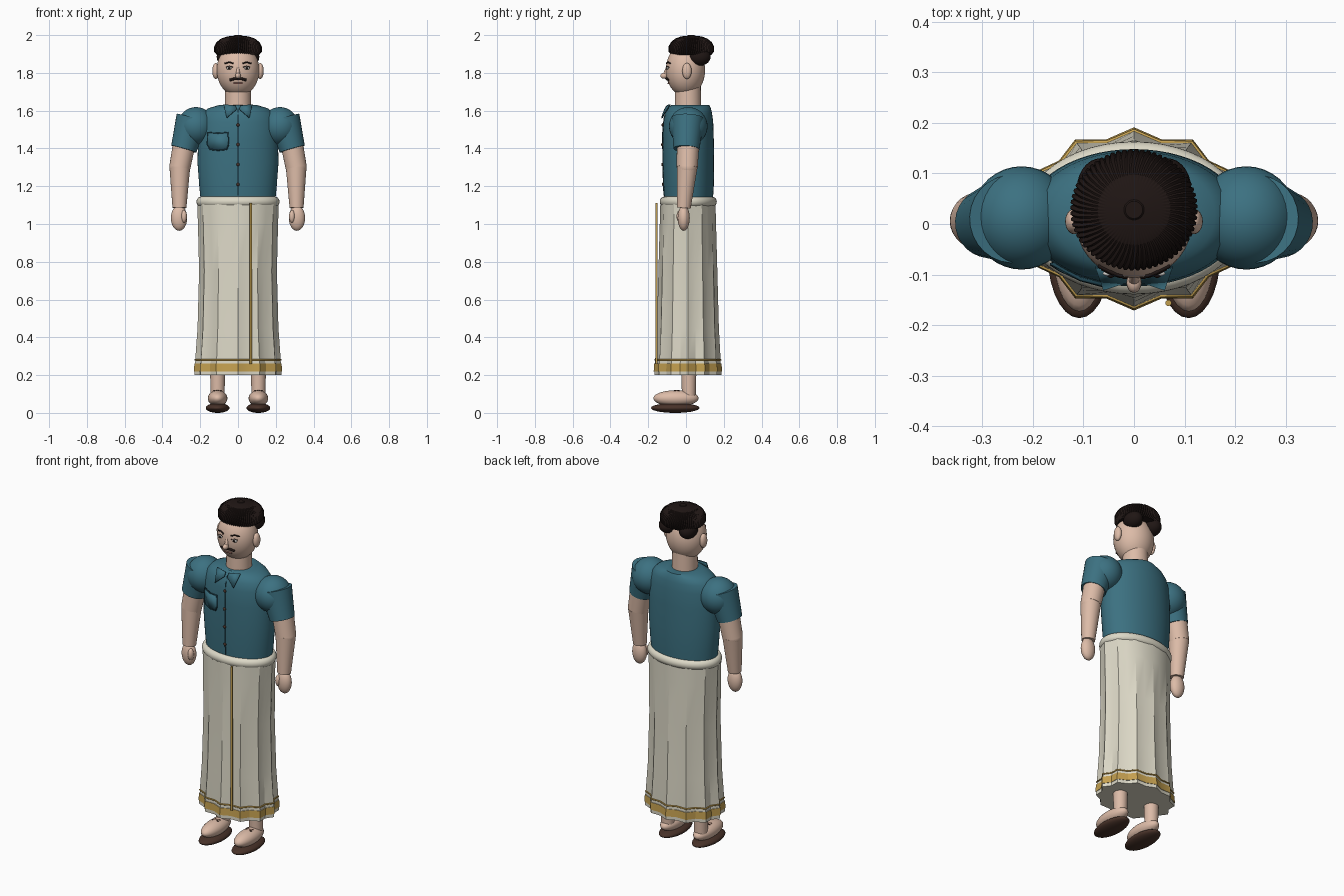
import bpy, bmesh, math
from mathutils import Vector

if bpy.data.objects.get("Cube"):
    bpy.data.objects.remove(bpy.data.objects["Cube"])


def material(name, rgb):
    m = bpy.data.materials.new(name)
    m.use_nodes = True
    m.diffuse_color = (*rgb, 1)
    bsdf = m.node_tree.nodes["Principled BSDF"]
    bsdf.inputs["Base Color"].default_value = (*rgb, 1)
    bsdf.inputs["Roughness"].default_value = 0.8
    return m


teal = material("teal cloth", (0.045, 0.165, 0.22))
dark_teal = material("dark teal seam", (0.015, 0.06, 0.085))
skin = material("skin", (0.72, 0.5, 0.39))
cream = material("cream cloth", (0.72, 0.69, 0.57))
gold = material("gold trim", (0.55, 0.35, 0.08))
black = material("black hair", (0.014, 0.008, 0.007))
brown = material("brown leather", (0.065, 0.032, 0.022))
white = material("eye white", (0.8, 0.78, 0.74))
pink = material("lip", (0.4, 0.17, 0.14))


def finish(name, bm, mats, angle=40):
    bmesh.ops.recalc_face_normals(bm, faces=bm.faces)
    mesh = bpy.data.meshes.new(name)
    bm.to_mesh(mesh)
    bm.free()
    for m in mats:
        mesh.materials.append(m)
    ob = bpy.data.objects.new(name, mesh)
    bpy.context.collection.objects.link(ob)
    bpy.ops.object.select_all(action="DESELECT")
    ob.select_set(True)
    bpy.context.view_layer.objects.active = ob
    bpy.ops.object.shade_smooth_by_angle(angle=math.radians(angle))
    return ob


def loft(name, rings, mats, seg=40, cx=0.0, twist=0.0, rule=None, angle=40):
    """Stacked ellipse rings (z, rx, ry, cy, fold); fold pulls every other point in."""
    bm = bmesh.new()
    loops = []
    for k, (z, rx, ry, cy, fold) in enumerate(rings):
        loop = []
        for i in range(seg):
            t = math.tau * i / seg + k * twist
            s = 1 - fold * (i % 2)
            loop.append(bm.verts.new((cx + rx * s * math.cos(t), cy + ry * s * math.sin(t), z)))
        loops.append(loop)
    for a, b in zip(loops, loops[1:]):
        for i in range(seg):
            j = (i + 1) % seg
            bm.faces.new((a[i], a[j], b[j], b[i]))
    bm.faces.new(loops[0])
    bm.faces.new(loops[-1])
    if rule:
        for f in bm.faces:
            f.material_index = rule(f.calc_center_median().z)
    return finish(name, bm, mats, angle)


def ball(name, centre, size, mat, seg=28):
    bm = bmesh.new()
    bmesh.ops.create_uvsphere(bm, u_segments=seg, v_segments=seg // 2, radius=1)
    bmesh.ops.scale(bm, vec=size, verts=bm.verts)
    bmesh.ops.translate(bm, vec=centre, verts=bm.verts)
    return finish(name, bm, [mat], 60)


def taper(name, a, b, ra, rb, mat):
    a, b = Vector(a), Vector(b)
    bm = bmesh.new()
    bmesh.ops.create_cone(bm, cap_ends=True, segments=28, radius1=ra, radius2=rb, depth=(b - a).length)
    bm.transform((b - a).to_track_quat("Z", "Y").to_matrix().to_4x4())
    bmesh.ops.translate(bm, vec=(a + b) / 2, verts=bm.verts)
    return finish(name, bm, [mat])


def cord(name, pts, r, mat, closed=False):
    cu = bpy.data.curves.new(name, "CURVE")
    cu.dimensions = "3D"
    cu.bevel_depth = r
    cu.bevel_resolution = 2
    cu.use_fill_caps = True
    sp = cu.splines.new("POLY")
    sp.points.add(len(pts) - 1)
    for p, q in zip(sp.points, pts):
        p.co = (*q, 1)
    sp.use_cyclic_u = closed
    cu.materials.append(mat)
    ob = bpy.data.objects.new(name, cu)
    bpy.context.collection.objects.link(ob)
    return ob


def plate(name, pts, mat, thick):
    bm = bmesh.new()
    bm.faces.new([bm.verts.new(p) for p in pts])
    ob = finish(name, bm, [mat])
    mod = ob.modifiers.new("thickness", "SOLIDIFY")
    mod.thickness = thick
    mod.offset = 0
    return ob


# Shirt body
SHIRT = [(1.12, .197, .128, .014, 0), (1.2, .205, .133, .014, 0), (1.32, .214, .135, .013, 0),
         (1.45, .212, .135, .012, 0), (1.54, .205, .132, .012, 0), (1.585, .19, .124, .014, 0),
         (1.612, .16, .114, .018, 0), (1.63, .1, .1, .023, 0)]
loft("shirt_body", SHIRT, [teal], 56)


def shirt_y(x, z):
    """Front surface of the shirt."""
    for a, b in zip(SHIRT, SHIRT[1:]):
        if a[0] <= z <= b[0]:
            f = (z - a[0]) / (b[0] - a[0])
            rx, ry, cy = (a[n] + f * (b[n] - a[n]) for n in (1, 2, 3))
            return cy - ry * math.sqrt(max(0, 1 - (x / rx) ** 2))
    return -0.1


def on_shirt(x, z, lift=0.003):
    return (x, shirt_y(x, z) - lift, z)


# Placket, buttons, pocket and collar
cord("placket_seam", [on_shirt(0, 1.15 + i * 0.046, 0) for i in range(11)], 0.003, dark_teal)
for i in range(4):
    ball("shirt_button", on_shirt(0, 1.21 + i * 0.105), (.009, .006, .009), brown, 12)
pocket = [(-.16, 1.485), (-.105, 1.48), (-.053, 1.485), (-.05, 1.42), (-.06, 1.395),
          (-.105, 1.39), (-.148, 1.395), (-.163, 1.42)]
plate("pocket", [on_shirt(x, z, .004) for x, z in pocket], teal, .006)
cord("pocket_seam", [on_shirt(x, z, .005) for x, z in pocket], .0035, dark_teal, True)
for s in (-1, 1):
    flap = [(s * .075, -.085, 1.632), (s * .012, -.1, 1.625), (s * .01, -.112, 1.606), (s * .06, -.128, 1.562)]
    plate("collar_flap", flap, teal, .008)
    cord("collar_seam", flap, .0025, dark_teal, True)

# Wrapped skirt with pleats and gold bands at the hem
loft("skirt", [(.2, .23, .178, .01, .1), (.22, .23, .178, .01, .1), (.22, .233, .181, .01, .1),
               (.262, .231, .178, .01, .1), (.262, .227, .174, .01, .1), (.276, .226, .173, .01, .1),
               (.286, .226, .173, .01, .1), (.45, .214, .164, .01, .085), (.75, .206, .156, .01, .065),
               (1.0, .212, .149, .01, .04), (1.11, .216, .146, .01, .02)],
     [cream, gold], 24, rule=lambda z: int(.2205 < z < .2615 or .277 < z < .2859), angle=25)
cord("hem_line", [(.227 * (1 - .1 * (i % 2)) * math.cos(math.tau * i / 24),
                   .01 + .174 * (1 - .1 * (i % 2)) * math.sin(math.tau * i / 24), .281)
                  for i in range(24)], .004, gold, True)
taper("skirt_edge_trim", (.068, -.156, .26), (.068, -.156, 1.11), .006, .006, gold)
loft("waistband", [(1.118 + .027 * math.sin(a), .195 + .025 * math.cos(a), .126 + .025 * math.cos(a), .012, 0)
                   for a in [math.pi * (i / 10 - .5) for i in range(11)]], [cream], 48)

# Head, neck and hair
HEAD, HEAD_R = Vector((0, -.003, 1.815)), Vector((.113, .104, .138))
ball("head", HEAD, HEAD_R, skin, 40)
taper("neck", (0, .01, 1.6), (0, .01, 1.74), .07, .068, skin)
loft("hair_cap", [(1.895, .112, .106, .028, .05), (1.912, .126, .12, .028, .06), (1.94, .126, .12, .028, .06),
                  (1.963, .114, .108, .028, .06), (1.982, .089, .085, .028, .06), (1.993, .056, .054, .028, .06),
                  (1.997, .02, .02, .028, 0), (2.0, .017, .017, .028, 0)], [black], 128, twist=.04, angle=30)
for s in (-1, 1):
    ball("side_hair", (s * .065, .07, 1.885), (.048, .06, .048), black)
    ball("ear", (s * .118, .005, 1.81), (.018, .025, .042), skin)


def on_face(x, z, lift=0.002):
    u = 1 - (x / HEAD_R.x) ** 2 - ((z - HEAD.z) / HEAD_R.z) ** 2
    return (x, HEAD.y - HEAD_R.y * math.sqrt(max(0, u)) - lift, z)


# Face
ball("nose_tip", (0, -.116, 1.785), (.015, .02, .016), skin, 16)
taper("nose_bridge", (0, -.112, 1.785), (0, -.098, 1.835), .012, .006, skin)
for s in (-1, 1):
    ball("eye", on_face(s * .046, 1.825, 0), (.016, .006, .008), white, 16)
    ball("pupil", on_face(s * .046, 1.825, .004), (.007, .005, .007), black, 12)
    cord("upper_lid", [on_face(s * x, z) for x, z in ((.028, 1.831), (.046, 1.836), (.064, 1.83))], .002, black)
    cord("eyebrow", [on_face(s * x, z) for x, z in ((.024, 1.85), (.045, 1.857), (.07, 1.85))], .004, black)
    cord("moustache", [on_face(s * x, z) for x, z in ((0, 1.769), (.02, 1.769), (.043, 1.762))], .007, black)
cord("mouth", [on_face(x, 1.744) for x in (-.024, 0, .024)], .004, pink)

# Sleeves, arms, hands, legs and sandals on both sides
for s, side in ((1, "left"), (-1, "right")):
    ball(side + "_shoulder", (s * .222, .012, 1.517), (.1, .102, .102), teal, 36)
    taper(side + "_sleeve", (s * .241, .01, 1.56), (s * .287, .002, 1.397), .087, .069, teal)
    taper(side + "_upper_arm", (s * .28, .012, 1.45), (s * .308, .006, 1.3), .06, .056, skin)
    ball(side + "_elbow", (s * .308, .006, 1.3), (.056, .054, .056), skin)
    taper(side + "_forearm", (s * .308, .006, 1.3), (s * .31, -.012, 1.085), .055, .037, skin)
    ball(side + "_hand", (s * .312, -.012, 1.032), (.043, .032, .068), skin)
    ball(side + "_thumb", (s * .286, -.032, 1.04), (.016, .018, .034), skin, 16)
    x = s * .108
    taper(side + "_leg", (x, .015, .07), (x, .015, .3), .036, .042, skin)
    ball(side + "_foot", (x, -.053, .077), (.052, .12, .043), skin)
    ball(side + "_sandal_sole", (x, -.057, .026), (.063, .129, .026), brown)
    for d in (-1, 1):
        taper(side + "_sandal_strap", (x - d * .02, -.062, .112), (x + d * .02, -.036, .112), .008, .008, brown)
